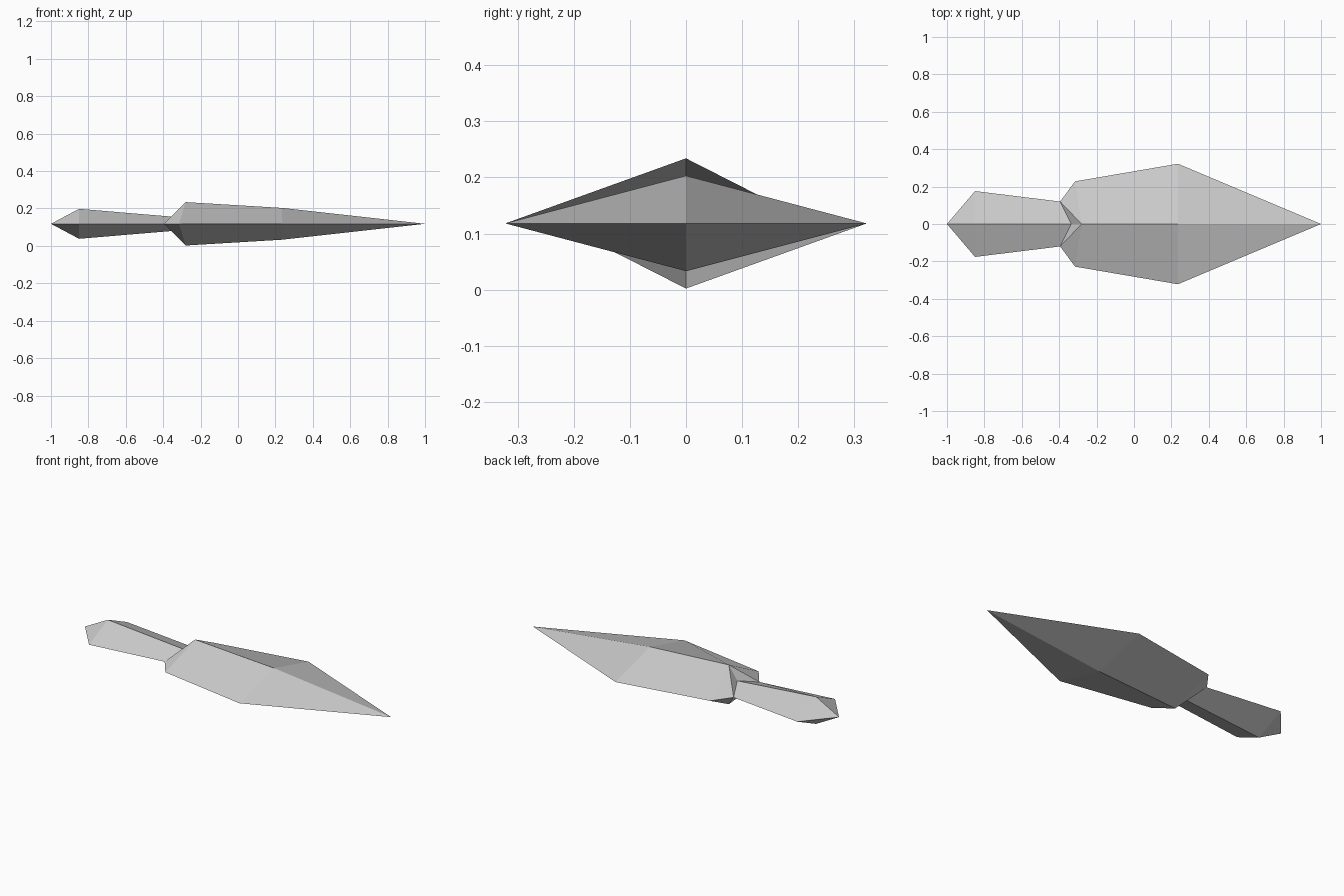
import bpy
import bmesh

cube = bpy.data.objects.get("Cube")
if cube:
    bpy.data.objects.remove(cube)

MID = 0.118

grey = bpy.data.materials.new("plain grey")
grey.use_nodes = True
colour = (0.6, 0.6, 0.6, 1)
grey.diffuse_color = colour
grey.node_tree.nodes["Principled BSDF"].inputs["Base Color"].default_value = colour

# Diamond rings: side x, half width, ridge x, half height
rings = [
    (-0.85, 0.176, -0.85, 0.08),     # grip end
    (-0.395, 0.12, -0.335, 0.037),   # waist
    (-0.315, 0.228, -0.28, 0.116),   # shoulder
    (0.235, 0.322, 0.235, 0.085),    # widest part of blade
]

bm = bmesh.new()


def ring(side_x, width, ridge_x, height):
    return [bm.verts.new(p) for p in (
        (side_x, width, MID), (ridge_x, 0, MID + height),
        (side_x, -width, MID), (ridge_x, 0, MID - height))]


loops = [ring(*r) for r in rings]
tail = bm.verts.new((-1, 0, MID))
tip = bm.verts.new((1, 0, MID))

# Pointed caps and the walls between rings
for i in range(4):
    j = (i + 1) % 4
    bm.faces.new((tail, loops[0][j], loops[0][i]))
    bm.faces.new((tip, loops[-1][i], loops[-1][j]))
    for n, (a, b) in enumerate(zip(loops, loops[1:])):
        if n == 1:
            # Shoulder folds from the waist's side corner to the blade ridge
            side, ridge = (i, j) if i % 2 == 0 else (j, i)
            bm.faces.new((a[side], a[ridge], b[ridge]))
            bm.faces.new((a[side], b[ridge], b[side]))
        else:
            bm.faces.new((a[i], a[j], b[j], b[i]))
bmesh.ops.recalc_face_normals(bm, faces=bm.faces)

mesh = bpy.data.meshes.new("dagger_blade")
bm.to_mesh(mesh)
bm.free()
mesh.materials.append(grey)
blade = bpy.data.objects.new("dagger_blade", mesh)
bpy.context.collection.objects.link(blade)
